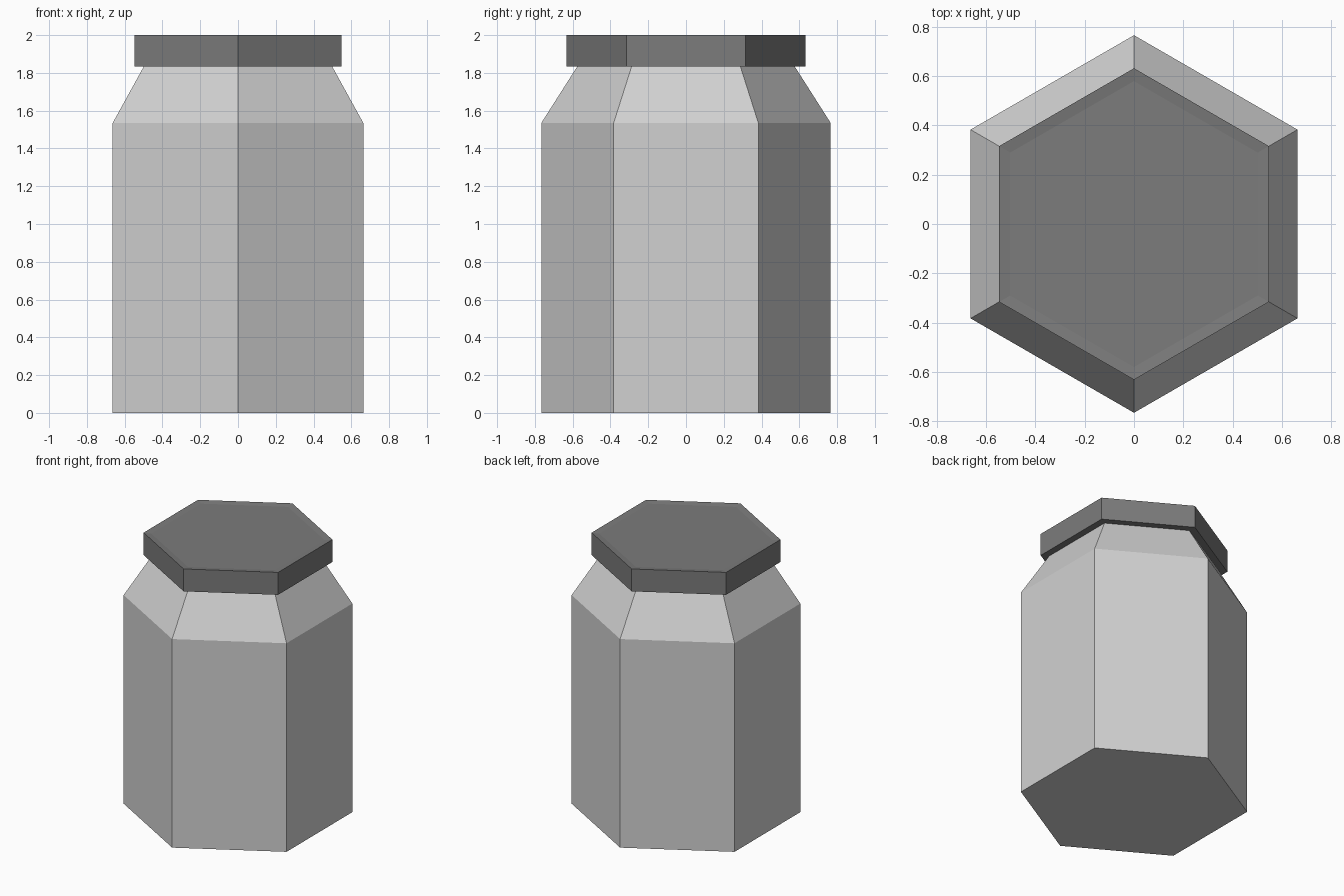
import bpy
import bmesh
from math import cos, sin, radians

cube = bpy.data.objects.get("Cube")
if cube:
    bpy.data.objects.remove(cube)


def material(name, value):
    mat = bpy.data.materials.new(name)
    mat.use_nodes = True
    colour = (value, value, value, 1)
    mat.diffuse_color = colour
    mat.node_tree.nodes["Principled BSDF"].inputs["Base Color"].default_value = colour
    return mat


def hex_stack(name, profile, mat):
    """Loft hexagonal rings of (radius, height), with capped ends."""
    bm = bmesh.new()
    rings = [[bm.verts.new((r * cos(radians(30 + 60 * i)),
                            r * sin(radians(30 + 60 * i)), z))
              for i in range(6)] for r, z in profile]
    for low, high in zip(rings, rings[1:]):
        for i in range(6):
            j = (i + 1) % 6
            bm.faces.new((low[i], low[j], high[j], high[i]))
    bm.faces.new(rings[0][::-1])
    bm.faces.new(rings[-1])
    mesh = bpy.data.meshes.new(name)
    bm.to_mesh(mesh)
    bm.free()
    mesh.materials.append(mat)
    obj = bpy.data.objects.new(name, mesh)
    bpy.context.collection.objects.link(obj)
    return obj


# Jar body with sloping shoulder
hex_stack("jar_body", [(0.766, 0), (0.766, 1.535), (0.575, 1.835)],
          material("light grey", 0.64))

# Overhanging lid with a shallow dished top
hex_stack("jar_lid", [(0.632, 1.835), (0.632, 2), (0.58, 1.994)],
          material("dark grey", 0.2))
